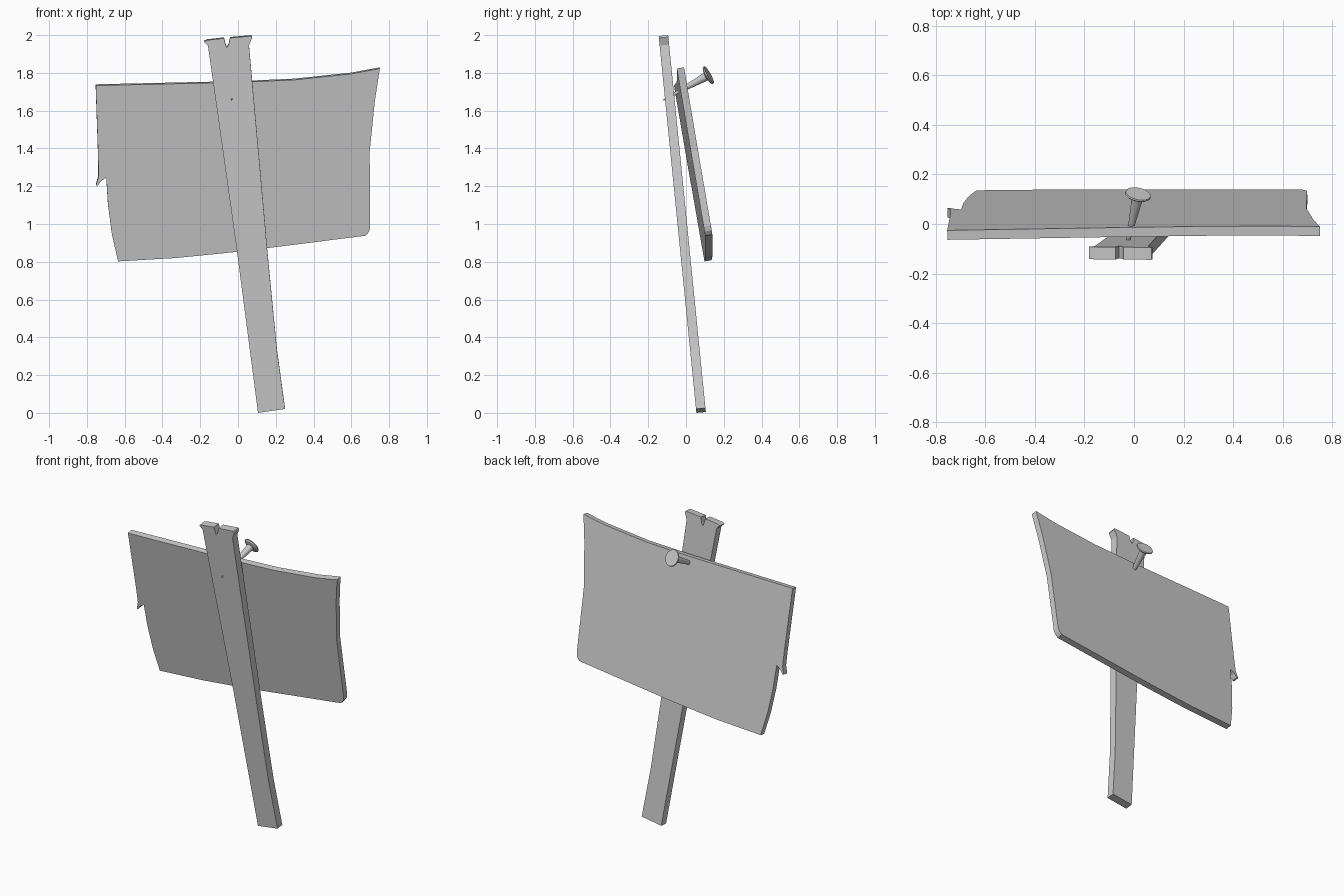
import bpy, bmesh, math
from mathutils import Vector

if "Cube" in bpy.data.objects:
    bpy.data.objects.remove(bpy.data.objects["Cube"])


def slab(name, outline, face_y, offset):
    """Flat plank: (x, z) outline laid on a leaning plane, thickened along offset."""
    bm = bmesh.new()
    front = bm.faces.new([bm.verts.new((x, face_y(x, z), z)) for x, z in outline])
    ext = bmesh.ops.extrude_face_region(bm, geom=[front], use_keep_orig=True)
    moved = [g for g in ext["geom"] if isinstance(g, bmesh.types.BMVert)]
    bmesh.ops.translate(bm, verts=moved, vec=offset)
    bmesh.ops.recalc_face_normals(bm, faces=bm.faces)
    return finish(name, bm)


def finish(name, bm):
    mesh = bpy.data.meshes.new(name)
    bm.to_mesh(mesh)
    bm.free()
    obj = bpy.data.objects.new(name, mesh)
    bpy.context.collection.objects.link(obj)
    return obj


# Leaning post with a split, slightly mushroomed top
slab("post", [
    (.106, 0), (.249, .021), (.206, .334), (.153, .88), (.143, 1.0),
    (.058, 1.945), (.074, 1.985), (.07, 1.995), (-.042, 1.985),
    (-.05, 1.95), (-.06, 1.935), (-.066, 1.95), (-.074, 1.983),
    (-.164, 1.973), (-.181, 1.966), (-.159, 1.943), (-.006, .86),
], lambda x, z: .055 - .1 * z, (0, .05, .005))

# Warped sign board with a splintered left edge
slab("sign_board", [
    (-.635, .802), (-.328, .82), (0, .853), (.677, .938), (.694, .96), (.70, .985),
    (.697, 1.383), (.725, 1.655), (.751, 1.823), (.6, 1.795), (.3, 1.763),
    (0, 1.75), (-.753, 1.733), (-.74, 1.35), (-.739, 1.25), (-.752, 1.203),
    (-.742, 1.203), (-.725, 1.228), (-.697, 1.245), (-.688, 1.10), (-.667, .943),
], lambda x, z: .248 - .171 * z + .0204 * x, (-.001, .038, .0065))

# Bent nail: tapered shank and flat head, spun around its axis
tip, head = Vector((-.035, -.12, 1.656)), Vector((.016, .117, 1.787))
length = (head - tip).length
sides = 16
profile = [(.003, 0), (.023, length - .012), (.046, length - .006),
           (.053, length), (.051, length + .006)]
bm = bmesh.new()
rings = [[bm.verts.new((r * math.cos(2 * math.pi * i / sides),
                        r * math.sin(2 * math.pi * i / sides), h))
          for i in range(sides)] for r, h in profile]
for a, b in zip(rings, rings[1:]):
    for i in range(sides):
        j = (i + 1) % sides
        bm.faces.new((a[i], a[j], b[j], b[i]))
bm.faces.new(rings[0][::-1])
bm.faces.new(rings[-1])
bmesh.ops.recalc_face_normals(bm, faces=bm.faces)
nail = finish("nail", bm)
nail.location = tip
nail.rotation_mode = 'QUATERNION'
nail.rotation_quaternion = (head - tip).to_track_quat('Z', 'Y')
